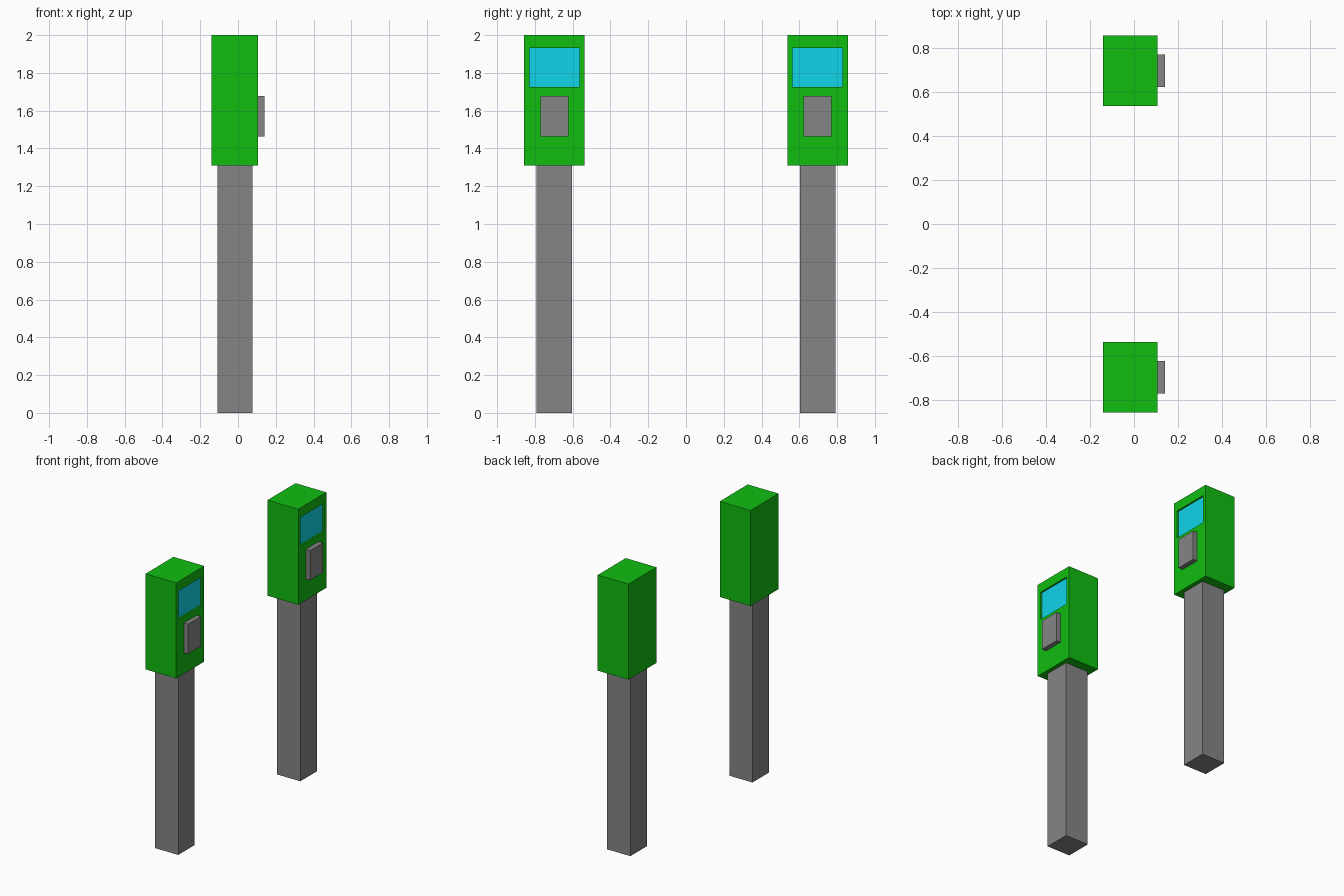
import bpy, bmesh

if "Cube" in bpy.data.objects:
    bpy.data.objects.remove(bpy.data.objects["Cube"])


def material(name, rgb):
    m = bpy.data.materials.new(name)
    m.diffuse_color = (*rgb, 1)
    m.use_nodes = True
    m.node_tree.nodes["Principled BSDF"].inputs["Base Color"].default_value = m.diffuse_color
    return m


GREEN = material("green_paint", (0.005, 0.51, 0.005))
CYAN = material("cyan_screen", (0.005, 0.66, 0.81))
GREY = material("dark_grey_metal", (0.235, 0.235, 0.235))


def box_bmesh(x, y, z):
    bm = bmesh.new()
    bmesh.ops.create_cube(bm, size=1)
    for v in bm.verts:
        v.co = [lo + (c + 0.5) * (hi - lo) for c, (lo, hi) in zip(v.co, (x, y, z))]
    return bm


def finish(bm, name, mats):
    mesh = bpy.data.meshes.new(name)
    bm.to_mesh(mesh)
    bm.free()
    for m in mats:
        mesh.materials.append(m)
    bpy.context.collection.objects.link(bpy.data.objects.new(name, mesh))


def centred(c, width):
    return (c - width / 2, c + width / 2)


def housing(name, yc):
    bm = box_bmesh((-0.14, 0.106), centred(yc, 0.32), (1.309, 2.0))
    face = next(f for f in bm.faces if f.normal.x > 0.9)
    # screen opening, then a shallow recess with the screen as its floor
    for x in (0.106, 0.094):
        bmesh.ops.inset_individual(bm, faces=[face], thickness=0.01)
        mid = face.calc_center_median()
        ys, zs = centred(yc, 0.264), (1.726, 1.931)
        for v in face.verts:
            v.co = (x, ys[v.co.y > mid.y], zs[v.co.z > mid.z])
    face.material_index = 1
    bm.normal_update()
    finish(bm, name, (GREEN, CYAN))


for side, yc in (("front", -0.697), ("back", 0.697)):
    # post
    finish(box_bmesh((-0.109, 0.076), centred(yc, 0.188), (0, 1.309)), side + "_post", [GREY])
    # head with screen
    housing(side + "_housing", yc)
    # raised reader pad
    finish(box_bmesh((0.106, 0.14), centred(yc, 0.148), (1.462, 1.677)), side + "_reader_pad", [GREY])
